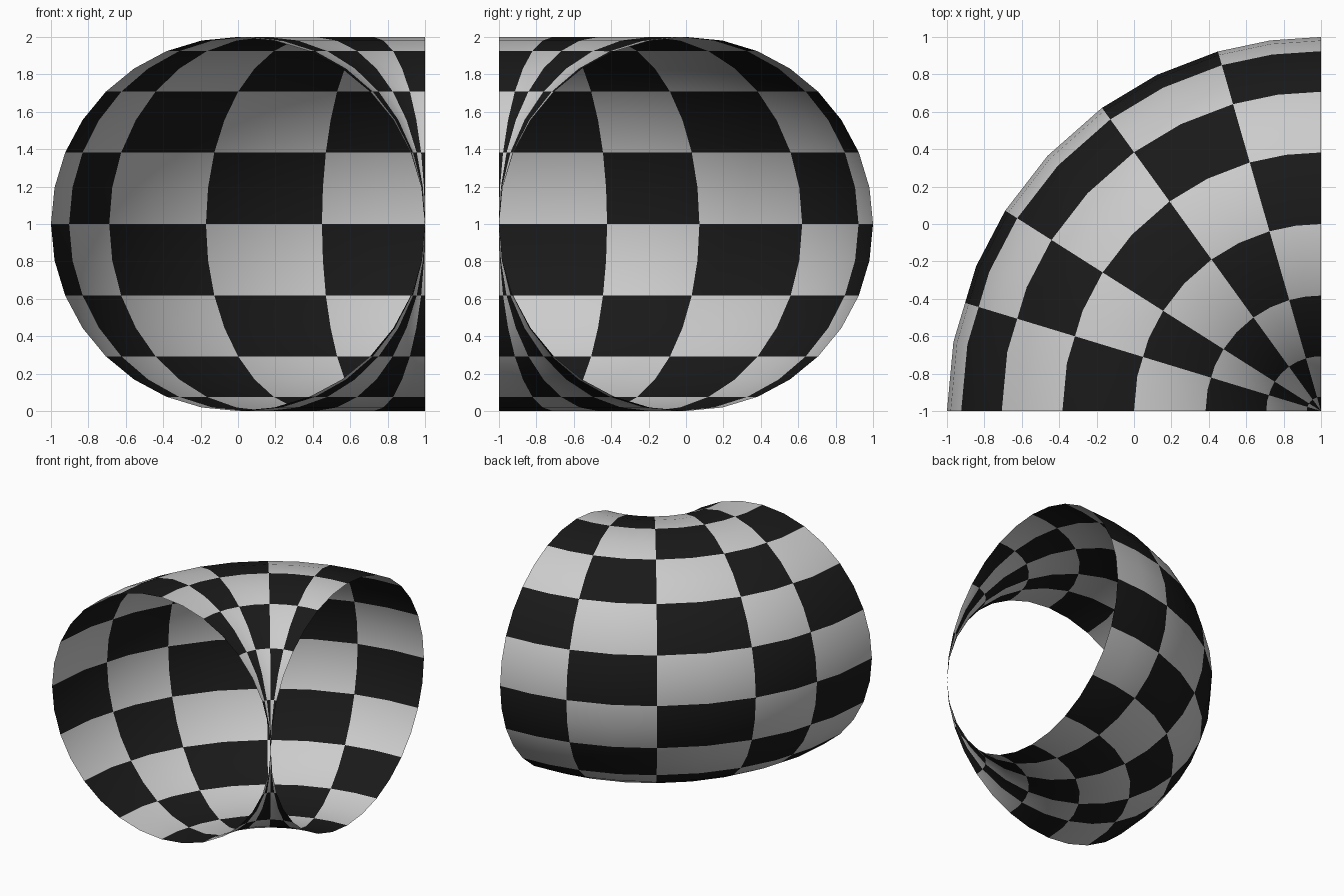
import bpy, bmesh
from math import sin, cos, pi, radians

if "Cube" in bpy.data.objects:
    bpy.data.objects.remove(bpy.data.objects["Cube"])

# Quarter of a closed-hole ring: round section swept about a corner axis
SECTION = 32
PIVOT = (1.0, -1.0, 1.0)
# sweep stations in degrees, two per checker column
STATIONS = [0, 10.65, 16.9, 22.8, 32.4, 43, 54.15, 64, 74, 82.2, 90]
FLAT_STATION = 2            # this station lies on the chord of its neighbours


def make_material(name, value):
    mat = bpy.data.materials.new(name)
    mat.diffuse_color = (value, value, value, 1)
    mat.use_nodes = True
    mat.node_tree.nodes["Principled BSDF"].inputs["Base Color"].default_value = mat.diffuse_color
    return mat


bm = bmesh.new()

# Rings of vertices
rings = []
for i, deg in enumerate(STATIONS):
    a = radians(deg)
    k = 0.9945 if i == FLAT_STATION else 1.0
    ring = []
    for j in range(SECTION):
        t = 2 * pi * j / SECTION
        r = max(1 + cos(t), 0.001) * k
        ring.append(bm.verts.new((PIVOT[0] - r * cos(a),
                                  PIVOT[1] + r * sin(a),
                                  PIVOT[2] + sin(t))))
    rings.append(ring)

# Skin with checker cells of two by two faces, ends left open
for i in range(len(rings) - 1):
    for j in range(SECTION):
        n = (j + 1) % SECTION
        f = bm.faces.new((rings[i][j], rings[i][n],
                          rings[i + 1][n], rings[i + 1][j]))
        f.material_index = (i // 2 + j // 2) % 2
        f.smooth = True

bm.normal_update()
# Make normals point outward from the tube
outer = max(bm.faces, key=lambda f: (f.calc_center_median().xy.length))
c = outer.calc_center_median()
if outer.normal.dot((c.x - PIVOT[0], c.y - PIVOT[1], 0)) < 0 and c.y - c.x > 0:
    bmesh.ops.reverse_faces(bm, faces=bm.faces[:])

mesh = bpy.data.meshes.new("checkered_tube")
bm.to_mesh(mesh)
bm.free()
mesh.materials.append(make_material("light_check", 0.8))
mesh.materials.append(make_material("dark_check", 0.01))
tube = bpy.data.objects.new("checkered_tube", mesh)
bpy.context.collection.objects.link(tube)
